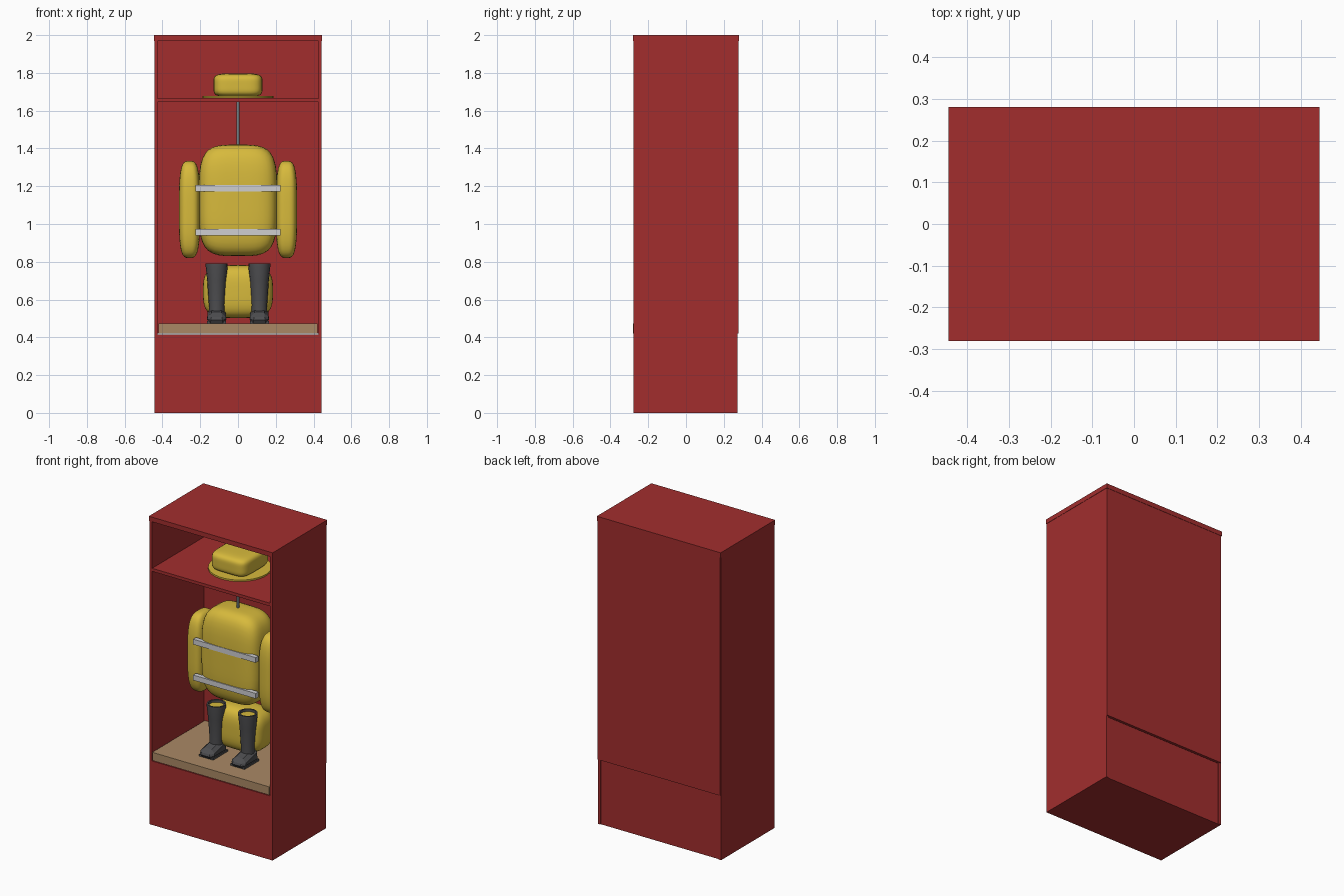
import bpy, bmesh
from mathutils import Vector

old = bpy.data.objects.get("Cube")
if old:
    bpy.data.objects.remove(old, do_unlink=True)


def material(name, rgb):
    m = bpy.data.materials.new(name)
    m.use_nodes = True
    m.diffuse_color = (*rgb, 1)
    m.node_tree.nodes["Principled BSDF"].inputs["Base Color"].default_value = (*rgb, 1)
    return m


RED = material("locker_red", (0.36, 0.027, 0.027))
YELLOW = material("gear_yellow", (0.68, 0.49, 0.045))
SILVER = material("reflective_silver", (0.62, 0.62, 0.64))
RUBBER = material("boot_rubber", (0.075, 0.075, 0.08))
WOOD = material("bench_wood", (0.40, 0.25, 0.13))
STEEL = material("rod_steel", (0.17, 0.22, 0.23))


def finish(name, bm, mat, smooth=False):
    bmesh.ops.recalc_face_normals(bm, faces=bm.faces)
    mesh = bpy.data.meshes.new(name)
    bm.to_mesh(mesh)
    bm.free()
    mesh.materials.append(mat)
    ob = bpy.data.objects.new(name, mesh)
    bpy.context.collection.objects.link(ob)
    if smooth:
        bpy.ops.object.select_all(action='DESELECT')
        ob.select_set(True)
        bpy.context.view_layer.objects.active = ob
        bpy.ops.object.shade_smooth_by_angle()
    return ob


def box(name, mat, x, y, z):
    """Box from (min, max) pairs along each axis."""
    bm = bmesh.new()
    bmesh.ops.create_cube(bm, size=1)
    for v in bm.verts:
        v.co = Vector([(r[0] + r[1]) / 2 + c * (r[1] - r[0])
                       for c, r in zip(v.co, (x, y, z))])
    return finish(name, bm, mat)


def pillow(name, mat, centre, half, power=4.0):
    """Puffy rounded block: a gridded cube pulled onto a superellipsoid."""
    bm = bmesh.new()
    bmesh.ops.create_cube(bm, size=2)
    bmesh.ops.subdivide_edges(bm, edges=bm.edges[:], cuts=11, use_grid_fill=True)
    for v in bm.verts:
        k = sum(abs(c) ** power for c in v.co) ** (1 / power)
        v.co = Vector([m + h * c / k for m, h, c in zip(centre, half, v.co)])
    return finish(name, bm, mat, True)


def lathe(name, mat, profile, centre, sides=24):
    """Rings of (radius, z) joined into a round shell, closed at both ends."""
    bm = bmesh.new()
    rings = []
    for r, z in profile:
        ring = bmesh.ops.create_circle(bm, segments=sides, radius=r)["verts"]
        for v in ring:
            v.co += Vector((centre[0], centre[1], z))
        rings.append(ring)
    for a, b in zip(rings, rings[1:]):
        for i in range(sides):
            j = (i + 1) % sides
            bm.faces.new((a[i], a[j], b[j], b[i]))
    bm.faces.new(rings[0])
    bm.faces.new(rings[-1])
    return finish(name, bm, mat, True)


# Locker shell
W, D = 0.445, 0.28
box("locker_base", RED, (-0.425, 0.425), (-0.275, 0.268), (0, 0.415))
box("locker_plinth_front", RED, (-0.425, 0.425), (-0.278, -0.26), (0, 0.415))
box("locker_back", RED, (-0.44, 0.44), (0.26, 0.278), (0.42, 1.97))
box("locker_top", RED, (-W, W), (-D, D), (1.97, 2))
box("locker_shelf", RED, (-0.425, 0.425), (-0.275, 0.262), (1.645, 1.665))
for side, s in (("left", 1), ("right", -1)):
    box(side + "_locker_side", RED, sorted((s * 0.425, s * 0.443)),
        (-0.278, 0.273), (0, 1.97))
box("bench_board", WOOD, (-0.42, 0.42), (-0.28, 0.262), (0.42, 0.473))

# Helmet on the shelf
lathe("helmet_brim", YELLOW, [(0.187, 1.667), (0.187, 1.677)], (0, 0.02), 48)
pillow("helmet_crown", YELLOW, (0, 0.02, 1.735), (0.13, 0.145, 0.062), 5)

# Hanging jacket
lathe("hanging_rod", STEEL, [(0.008, 1.38), (0.008, 1.645)], (0, 0), 12)
pillow("jacket_body", YELLOW, (0, 0, 1.125), (0.208, 0.137, 0.295), 4)
for label, z in (("upper", 1.19), ("lower", 0.957)):
    box(label + "_reflective_band", SILVER, (-0.225, 0.225), (-0.14, -0.11),
        (z - 0.017, z + 0.017))

# Folded trousers
pillow("trousers", YELLOW, (0, 0.04, 0.642), (0.185, 0.11, 0.14), 3.5)

# Sleeves and boots on both sides
for side, s in (("left", 1), ("right", -1)):
    pillow(side + "_sleeve", YELLOW, (s * 0.257, 0, 1.077), (0.056, 0.105, 0.257), 3.5)
    bx = s * 0.113
    lathe(side + "_boot_shaft", RUBBER,
          [(0.044, 0.475), (0.041, 0.57), (0.05, 0.7), (0.058, 0.775),
           (0.058, 0.79), (0.048, 0.79), (0.047, 0.765)], (bx, -0.06), 16)
    lathe(side + "_boot_lining", YELLOW, [(0.046, 0.76), (0.046, 0.775)], (bx, -0.06), 16)
    # Chunky foot, narrowed at the toe and top
    bm = bmesh.new()
    bmesh.ops.create_cube(bm, size=1)
    for v in bm.verts:
        toe, top = v.co.y < 0, v.co.z > 0
        v.co = Vector((bx + v.co.x * (0.092 if top else 0.106),
                       (-0.185 if toe else -0.015) + (0.02 if toe and top else 0),
                       (0.525 if toe else 0.56) if top else 0.474))
    bmesh.ops.bevel(bm, geom=bm.edges[:], offset=0.02, segments=1,
                    affect='EDGES', profile=0.5)
    finish(side + "_boot_foot", bm, RUBBER)
    box(side + "_boot_sole", RUBBER, (bx - 0.05, bx + 0.05), (-0.165, -0.015), (0.473, 0.486))
